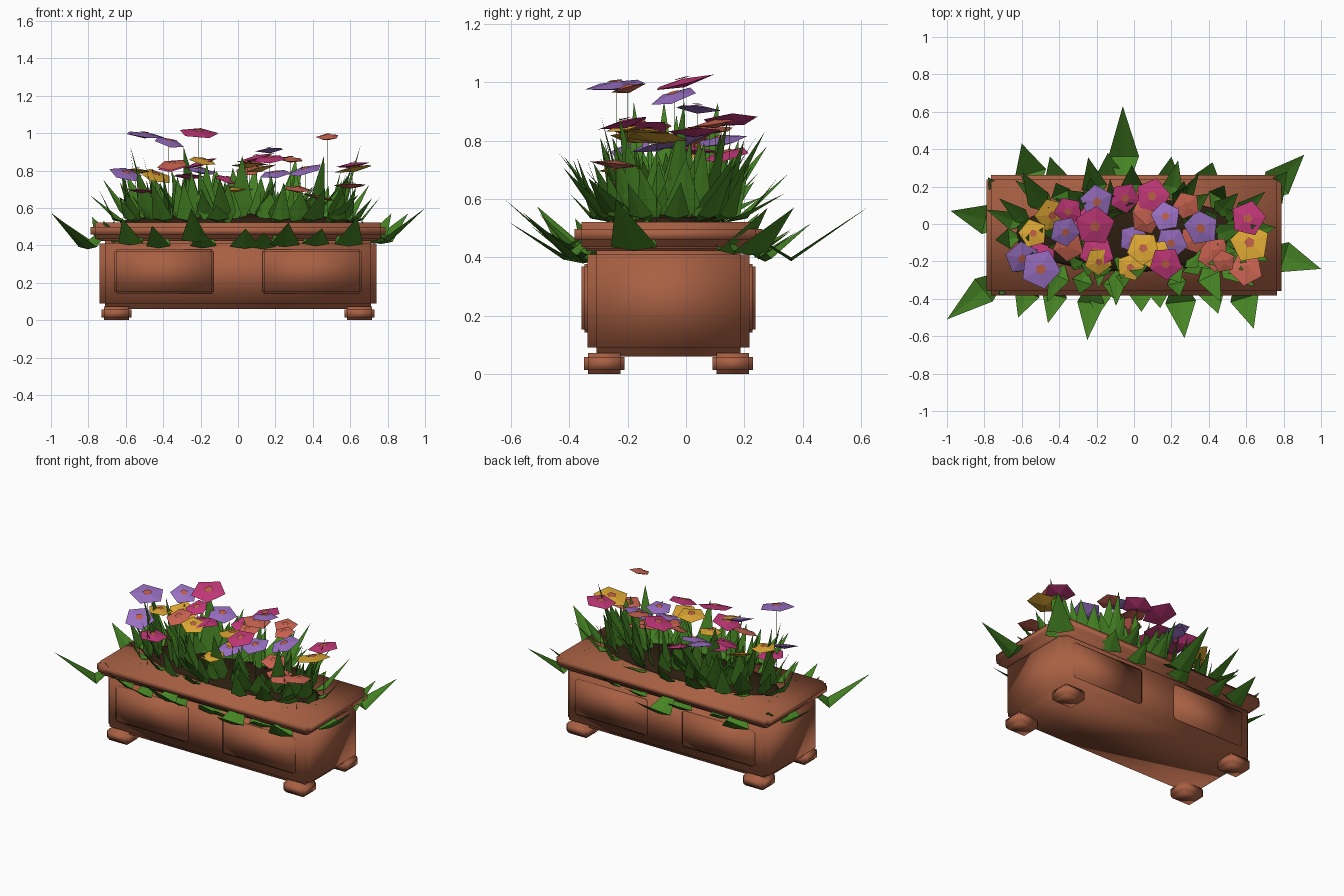
import bpy, bmesh, random
from math import cos, sin, pi
from mathutils import Vector, Euler

if "Cube" in bpy.data.objects:
    bpy.data.objects.remove(bpy.data.objects["Cube"])
random.seed(5)
rnd = random.uniform
MID_Y = -0.06          # centre line of the box


def material(name, hex_code):
    srgb = [int(hex_code[i:i + 2], 16) / 255 for i in (0, 2, 4)]
    rgba = [((c + 0.055) / 1.055) ** 2.4 for c in srgb] + [1]
    m = bpy.data.materials.new(name)
    m.use_nodes = True
    m.diffuse_color = rgba
    m.node_tree.nodes["Principled BSDF"].inputs["Base Color"].default_value = rgba
    m.node_tree.nodes["Principled BSDF"].inputs["Roughness"].default_value = 0.8
    return m


terracotta = material("terracotta", "A86043")
soil_brown = material("soil brown", "2C1E10")
leaf_green = material("leaf green", "468424")
purple = material("purple petal", "9A70C4")
magenta = material("magenta petal", "C4387A")
coral = material("coral petal", "CC6452")
yellow = material("yellow petal", "DEA834")
centre_orange = material("flower centre", "C06048")


def finish(bm, name, mats, smooth=False):
    mesh = bpy.data.meshes.new(name)
    bm.to_mesh(mesh)
    bm.free()
    for m in mats:
        mesh.materials.append(m)
    for p in mesh.polygons:
        p.use_smooth = smooth
    obj = bpy.data.objects.new(name, mesh)
    bpy.context.collection.objects.link(obj)
    return obj


def block(name, centre, size, notch):
    """Terracotta box with stepped edges and soft shading."""
    bm = bmesh.new()
    bmesh.ops.create_cube(bm, size=1)
    bmesh.ops.scale(bm, vec=size, verts=bm.verts)
    bmesh.ops.translate(bm, vec=centre, verts=bm.verts)
    bmesh.ops.bevel(bm, geom=bm.edges[:], offset=notch, segments=2,
                    profile=0, affect='EDGES')
    return finish(bm, name, [terracotta], True)


# Planter box, neck and rim
block("planter_body", (0, MID_Y, 0.25), (1.48, 0.555, 0.38), 0.03)
block("planter_neck", (0, MID_Y, 0.437), (1.5, 0.58, 0.03), 0.008)
block("planter_rim", (0, MID_Y, 0.478), (1.575, 0.645, 0.086), 0.024)

# Feet and raised panels
for sx, side in ((-1, "right"), (1, "left")):
    for sy, end in ((-1, "front"), (1, "back")):
        block(f"{end}_{side}_foot", (sx * 0.65, MID_Y + sy * 0.22, 0.036),
              (0.16, 0.14, 0.072), 0.014)
        block(f"{end}_{side}_panel", (sx * 0.395, MID_Y + sy * 0.278, 0.26),
              (0.53, 0.04, 0.235), 0.01)

# Soil mound
bm = bmesh.new()
bmesh.ops.create_uvsphere(bm, u_segments=24, v_segments=8, radius=1)
bmesh.ops.scale(bm, vec=(0.65, 0.2, 0.055), verts=bm.verts)
bmesh.ops.translate(bm, vec=(0, MID_Y, 0.515), verts=bm.verts)
finish(bm, "soil", [soil_brown], True)


def leaf(bm, base, mid, tip, width):
    """Pointed kite-shaped leaf with its upper side facing up."""
    base, mid, tip = Vector(base), Vector(mid), Vector(tip)
    run = tip - base
    side = Vector((-run.y, run.x, 0)).normalized() * width / 2
    crease = Vector((0, 0, -0.012))
    b, m, t, l, r = [bm.verts.new(p) for p in
                     (base, mid + crease, tip, mid + side, mid - side)]
    for tri in ((b, r, m), (b, m, l), (r, t, m), (m, t, l)):
        bm.faces.new(tri)


# Broad upright blades leaning outward from the soil
bm = bmesh.new()
for i in range(84):
    a, reach = i * 2.4 + rnd(-0.3, 0.3), rnd(0.12, 1) ** 0.5
    base = Vector((0.6 * reach * cos(a), MID_Y + 0.2 * reach * sin(a), 0.5))
    lean = a + rnd(-0.4, 0.4)
    spread = rnd(0.05, 0.16) * reach
    height = rnd(0.17, 0.32) + (rnd(0.03, 0.16) if i % 3 == 0 else 0)
    if i % 4 == 1:
        spread, height = spread + 0.12, height * 0.85
    tip = base + Vector((cos(lean) * spread, sin(lean) * spread, height))
    leaf(bm, base, base.lerp(tip, 0.33), tip, rnd(0.08, 0.14))
finish(bm, "upright_leaves", [leaf_green])

# Long leaves that dip over the rim and rise to their tips
tips = [(-1, -.51), (-.98, .07), (-.72, -.38), (-.62, -.5), (-.46, -.53),
        (-.25, -.62), (-.2, -.5), (.04, -.47), (.27, -.61), (.14, -.45),
        (.45, -.48), (.64, -.56), (1, -.24), (.91, .37), (.82, .28),
        (.42, .33), (.2, .36), (-.06, .63), (-.14, .38), (-.45, .36),
        (-.6, .43), (-.78, .25)]
bm = bmesh.new()
for x, y in tips:
    if abs(x) > 0.75:
        root = Vector((0.66 if x > 0 else -0.66, MID_Y + (y - MID_Y) * 0.4, 0))
        share = 0.42
    else:
        root = Vector((x * 0.86, MID_Y + (0.2 if y > 0 else -0.2), 0))
        share = 0.45
    tip = Vector((x, y, 0))
    mid = root.lerp(tip, share)
    root.z, mid.z = 0.53, rnd(0.39, 0.44)
    tip.z = mid.z + 0.6 * (tip.xy - mid.xy).length + rnd(0, 0.06)
    leaf(bm, root, mid, tip, rnd(0.13, 0.18))
finish(bm, "trailing_leaves", [leaf_green])

# Short leaves lying across the rim
bm = bmesh.new()
for i in range(18):
    a = 2 * pi * (i + rnd(0, 0.6)) / 18
    base = Vector((0.6 * cos(a), MID_Y + 0.2 * sin(a), 0.52))
    out = Vector((cos(a) * 0.6, sin(a), 0)).normalized()
    tip = base + out * rnd(0.12, 0.24) + Vector((0, 0, rnd(0.08, 0.25)))
    mid = base + out * 0.07 + Vector((0, 0, 0.025))
    leaf(bm, base, mid, tip, rnd(0.09, 0.14))
finish(bm, "low_leaves", [leaf_green])


def flower(name, petal, x, y, z, radius):
    """Five-sided shallow bloom with a small centre and thin stem."""
    bm = bmesh.new()
    turn = rnd(0, 2 * pi)
    ring = [bm.verts.new((radius * cos(turn + k * pi * 0.4),
                          radius * sin(turn + k * pi * 0.4), 0)) for k in range(5)]
    top = bm.verts.new((0, 0, 0.012))
    low = bm.verts.new((0, 0, -0.018))
    for k in range(5):
        bm.faces.new((ring[k], ring[(k + 1) % 5], top))
        bm.faces.new((ring[(k + 1) % 5], ring[k], low))
    dot = [bm.verts.new((v.co.x * 0.27, v.co.y * 0.27, 0.015)) for v in ring]
    bm.faces.new(dot).material_index = 1
    tilt = Euler((rnd(-0.12, 0.38), rnd(-0.3, 0.3), 0)).to_matrix()
    bmesh.ops.rotate(bm, matrix=tilt, verts=bm.verts)
    bmesh.ops.translate(bm, vec=(x, y, z), verts=bm.verts)
    stem = bmesh.ops.create_cone(bm, segments=3, radius1=0.0015, radius2=0.001,
                                 depth=z - 0.52)["verts"]
    bmesh.ops.translate(bm, vec=(x, y, (z + 0.5) / 2), verts=stem)
    for f in {f for v in stem for f in v.link_faces}:
        f.material_index = 2
    finish(bm, name, [petal, centre_orange, leaf_green])


# Blooms grouped by colour
blooms = {
    "purple": (purple, [(-.5, -.24, .99), (-.37, -.04, .95), (-.2, .12, .8),
                        (0, -.08, .7), (.17, .04, .91), (.2, -.1, .78),
                        (.36, -.02, .8), (-.6, -.18, .78)]),
    "magenta": (magenta, [(-.21, -.01, 1), (-.35, .07, .82), (-.2, -.15, .84),
                          (-.05, .14, .75), (.1, .15, .87), (.17, -.21, .86),
                          (.61, .03, .83), (-.5, -.18, .69), (-.26, .02, .77)]),
    "coral": (coral, [(.48, -.2, .98), (-.35, -.12, .83), (.06, .02, .8),
                      (.28, .1, .86), (.32, -.08, .7), (.6, -.24, .72),
                      (.43, -.16, .66), (.08, .08, .84)]),
    "yellow": (yellow, [(.62, -.1, .81), (-.54, -.05, .8), (-.19, -.2, .85),
                        (-.44, .05, .77), (.12, -.17, .81), (-.02, -.23, .7),
                        (.05, -.13, .83)]),
}
for colour, (petal, places) in blooms.items():
    for n, (x, y, z) in enumerate(places):
        size = rnd(0.075, 0.1)
        if n == 0:
            size = 0.065 if petal is coral else 0.11
        flower(f"{colour}_flower_{n + 1}", petal, x, y, z, size)
